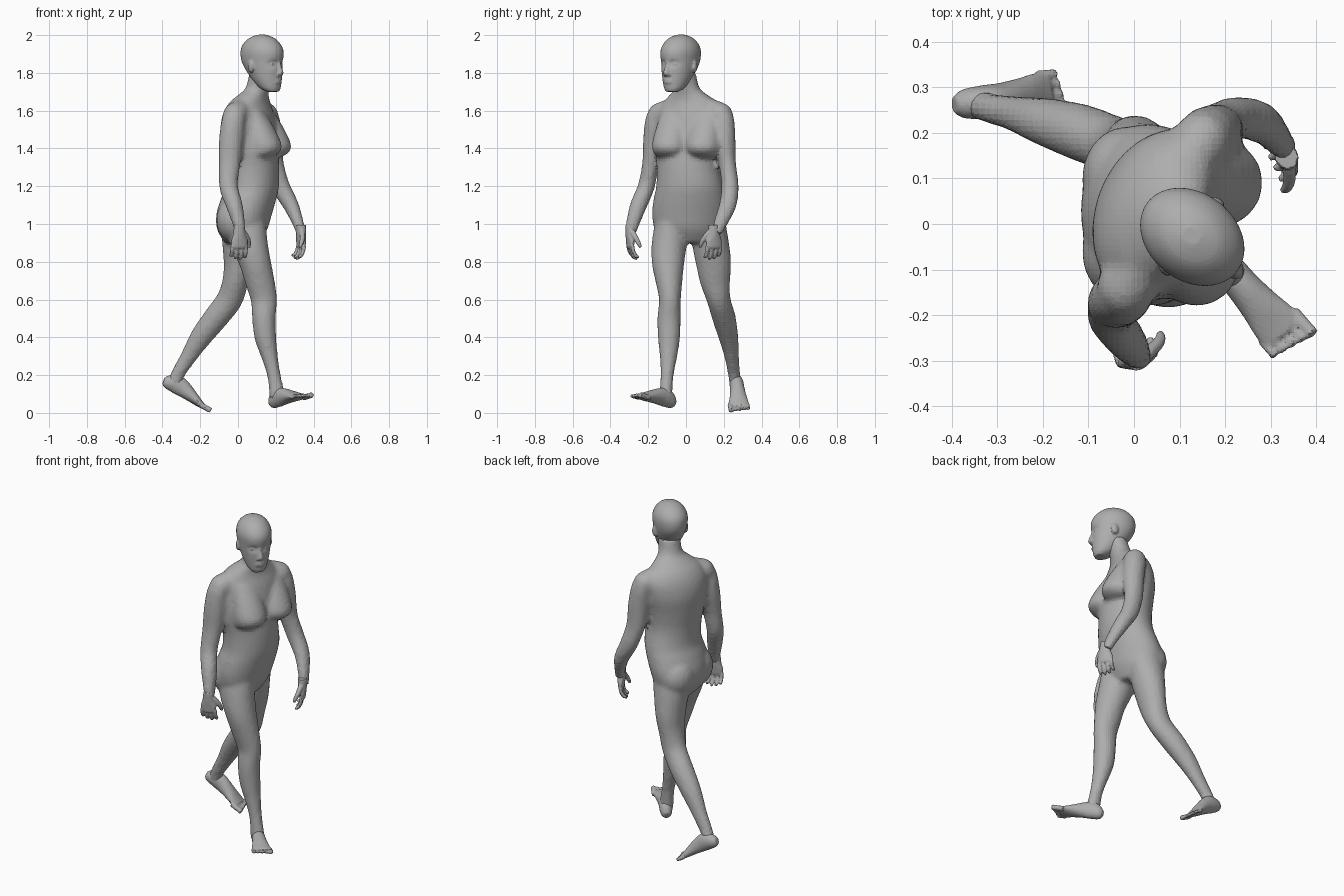
import bpy, bmesh, math
from mathutils import Vector, Matrix

cube = bpy.data.objects.get("Cube")
if cube:
    bpy.data.objects.remove(cube, do_unlink=True)

# One plain grey for the whole figure
grey = bpy.data.materials.new("plain grey")
grey.use_nodes = True
tone = (0.42, 0.42, 0.42, 1)
grey.diffuse_color = tone
for node in grey.node_tree.nodes:
    if node.type == 'BSDF_PRINCIPLED':
        node.inputs["Base Color"].default_value = tone

X, Z = Vector((1, 0, 0)), Vector((0, 0, 1))


def heading(degrees):
    """Horizontal unit vector at an angle from +x."""
    angle = math.radians(degrees)
    return Vector((math.cos(angle), math.sin(angle), 0))


def spline(points, steps):
    """Smooth interpolation through rows of numbers."""
    rows = []
    last = len(points) - 1
    for i in range(last):
        quad = (points[max(i - 1, 0)], points[i], points[i + 1], points[min(i + 2, last)])
        for s in range(steps):
            t = s / steps
            rows.append([b + 0.5 * t * (c - a + t * (2 * a - 5 * b + 4 * c - d
                         + t * (3 * b - a - 3 * c + d))) for a, b, c, d in zip(*quad)])
    rows.append(points[-1])
    return rows


def loft(bm, points, ref, axis=None, sides=20, steps=4):
    """Closed tube through (x, y, z, radius along ref, radius across)."""
    rows = spline(points, steps)
    centres = [Vector(row[:3]) for row in rows]
    rings = []
    for i, row in enumerate(rows):
        ahead = centres[min(i + 1, len(rows) - 1)] - centres[max(i - 1, 0)]
        tangent = (axis or ahead).normalized()
        direction = ref(row[2]) if callable(ref) else ref
        u = (direction - tangent * direction.dot(tangent)).normalized()
        v = tangent.cross(u)
        ring = []
        for k in range(sides):
            a = math.tau * k / sides
            ring.append(bm.verts.new(centres[i] + u * row[3] * math.cos(a) + v * row[4] * math.sin(a)))
        rings.append(ring)
    for low, high in zip(rings, rings[1:]):
        for k in range(sides):
            n = (k + 1) % sides
            bm.faces.new((low[k], low[n], high[n], high[k]))
    bm.faces.new(rings[0][::-1])
    bm.faces.new(rings[-1])


def ball(bm, centre, radii, yaw=0):
    matrix = (Matrix.Translation(centre) @ Matrix.Rotation(math.radians(yaw), 4, 'Z')
              @ Matrix.Diagonal((*radii, 1)))
    bmesh.ops.create_uvsphere(bm, u_segments=20, v_segments=14, radius=1, matrix=matrix)


def finish(bm, name, voxel, rounds):
    """Fuse the overlapping volumes into one faceted skin."""
    bmesh.ops.recalc_face_normals(bm, faces=bm.faces)
    mesh = bpy.data.meshes.new(name)
    bm.to_mesh(mesh)
    bm.free()
    mesh.materials.append(grey)
    obj = bpy.data.objects.new(name, mesh)
    bpy.context.collection.objects.link(obj)
    fuse = obj.modifiers.new("fuse", 'REMESH')
    fuse.mode = 'VOXEL'
    fuse.voxel_size = voxel
    relax = obj.modifiers.new("relax", 'SMOOTH')
    relax.factor = 0.5
    relax.iterations = rounds


# Torso and neck, twisting from pelvis to shoulders
body = bmesh.new()
torso = [(.02, .02, .9, .09, .13), (.022, .02, .97, .132, .185), (.032, .02, 1.05, .147, .2),
         (.055, .02, 1.13, .147, .192), (.075, .02, 1.2, .142, .178), (.075, .012, 1.3, .142, .168),
         (.065, .01, 1.4, .144, .178), (.055, .02, 1.5, .14, .19), (.055, .025, 1.58, .125, .19),
         (.062, .025, 1.64, .1, .158), (.08, .015, 1.68, .078, .108),
         (.103, .005, 1.72, .062, .068), (.12, -.01, 1.8, .06, .063)]
loft(body, torso, lambda z: heading(max(-22, min(5, 5 - 50 * (z - 1)))), Z, sides=32)

# Breasts: sloping from the collar, full just above the crease
slope = [(.085, -.06, 1.6, .05, .07), (.11, -.072, 1.52, .075, .085), (.133, -.083, 1.44, .092, .095),
         (.14, -.085, 1.4, .092, .095), (.128, -.083, 1.37, .08, .086), (.11, -.08, 1.352, .06, .07)]
for dx, dy in ((0, 0), (.05, .174)):
    loft(body, [(x + dx, y + dy, z, a, b) for x, y, z, a, b in slope], heading(-18), Z)

# Buttocks and shoulders
for y in (-.06, .1):
    ball(body, (-.015, y, 1.02), (.1, .115, .12))
for centre in ((-.015, -.135, 1.575), (.148, .18, 1.575)):
    ball(body, centre, (.065, .07, .068), -22)

# Arms
right_arm = [(.015, -.09, 1.61, .055, .05), (-.018, -.15, 1.57, .062, .058), (-.035, -.167, 1.45, .066, .06),
             (-.045, -.187, 1.32, .058, .045), (-.05, -.21, 1.2, .05, .045),
             (-.02, -.251, 1.1, .045, .045), (.005, -.283, 1, .033, .036), (.008, -.292, .95, .03, .028)]
left_arm = [(.12, .14, 1.61, .055, .05), (.153, .19, 1.57, .062, .06), (.175, .202, 1.45, .063, .06),
            (.187, .219, 1.32, .056, .046), (.225, .233, 1.2, .05, .046),
            (.28, .221, 1.1, .042, .046), (.32, .18, 1, .03, .036), (.333, .162, .95, .026, .03)]

# Legs: right one planted ahead, left one pushing off behind
right_leg = [(.04, -.075, 1, .11, .09), (.06, -.088, .9, .098, .093), (.09, -.095, .8, .084, .087),
             (.115, -.09, .7, .078, .072), (.137, -.085, .6, .07, .058), (.137, -.09, .5, .062, .062),
             (.145, -.09, .4, .058, .059), (.167, -.093, .3, .044, .047),
             (.19, -.1, .2, .036, .035), (.21, -.108, .08, .043, .035)]
left_leg = [(.015, .12, 1, .11, .09), (.01, .13, .9, .095, .097), (.003, .145, .8, .08, .094),
            (-.013, .154, .7, .069, .081), (-.045, .173, .6, .069, .063), (-.12, .202, .5, .066, .062),
            (-.197, .225, .4, .058, .052), (-.26, .242, .3, .044, .039),
            (-.316, .254, .21, .037, .033), (-.338, .262, .15, .038, .033)]
for limb in (right_arm, left_arm, right_leg, left_leg):
    loft(body, limb, X)
finish(body, "body", .013, 5)

# Head: stacked outline rings, turned to one side
head = bmesh.new()
face = heading(-38)
side = Z.cross(face)
middle = Vector((.13, -.03, 0))


def on_head(ahead, across, z):
    return middle + face * ahead + side * across + Z * z


outline = [(.07, 1.7, .03, .034), (.052, 1.72, .056, .053), (.032, 1.76, .08, .07),
           (.013, 1.81, .103, .083), (-.001, 1.86, .119, .092), (-.003, 1.91, .124, .096),
           (-.005, 1.95, .109, .086), (-.005, 1.985, .07, .058), (-.005, 2.002, .022, .02)]
loft(head, [(*on_head(ahead, 0, z), a, b) for ahead, z, a, b in outline], face, Z, sides=48, steps=6)

# Eye sockets pressed into the skull
for v in head.verts:
    local = v.co - middle
    if local.dot(face) > 0:
        for s in (-1, 1):
            gap = ((local.dot(side) - s * .035) / .022) ** 2 + ((v.co.z - 1.85) / .016) ** 2
            v.co -= face * .014 * math.exp(-gap)

# Nose, lips, chin, eyelids, nostrils and ears
nose = [(.108, 1.862, .008, .01), (.115, 1.83, .012, .012), (.123, 1.8, .014, .016), (.12, 1.785, .009, .013)]
loft(head, [(*on_head(ahead, 0, z), a, b) for ahead, z, a, b in nose], face, Z, sides=12)
for z in (1.75, 1.762):
    ball(head, on_head(.106, 0, z), (.011, .028, .008), -38)
ball(head, on_head(.088, 0, 1.718), (.02, .028, .018), -38)
for s in (-1, 1):
    ball(head, on_head(.09, s * .035, 1.847), (.014, .017, .009), -38)
    ball(head, on_head(.114, s * .013, 1.79), (.012, .01, .008), -38)
    ball(head, on_head(-.01, s * .09, 1.835), (.022, .012, .034), -38 + s * 20)
finish(head, "head", .007, 2)


def hand(name, wrist, across, curl):
    """Palm, four bent fingers and a thumb hanging from the wrist."""
    bm = bmesh.new()
    wrist = Vector(wrist)

    def at(drop, a, c):
        return wrist - Z * drop + across * a + curl * c

    palm = [(-.03, .029, .026), (.02, .034, .024), (.055, .045, .02), (.085, .043, .016), (.095, .036, .011)]
    loft(bm, [(*at(drop, 0, 0), a, c) for drop, a, c in palm], across)
    for i in range(4):
        a = (i - 1.5) * .023
        reach = (.052, .064, .068, .06)[i]
        joints = ((.08, 0, .011), (.08 + reach * .5, .006, .0105),
                  (.08 + reach * .9, .02, .01), (.08 + reach, .036, .008))
        loft(bm, [(*at(d, a * (1 + d), c), r, r) for d, c, r in joints], across, sides=10)
    thumb = ((.01, .025, .005, .016), (.04, .05, .016, .014), (.068, .062, .028, .012), (.09, .064, .038, .008))
    loft(bm, [(*at(d, a, c), r, r) for d, a, c, r in thumb], curl, sides=10)
    finish(bm, name, .005, 2)


hand("right_hand", (.007, -.295, .965), heading(17), heading(107))
hand("left_hand", (.334, .148, .965), heading(-65), heading(-155))


def foot(name, heel, tip, big_toe_side):
    """Wedge from heel to ball, with five toes."""
    bm = bmesh.new()
    heel, tip = Vector(heel), Vector(tip)
    along = tip - heel
    length = along.length
    ahead = along.normalized()
    out = Z.cross(ahead).normalized() * big_toe_side
    up = (Z - ahead * ahead.z).normalized()

    def at(t, a, h):
        return heel + ahead * t * length + out * a + up * h

    wedge = [(-.03, .018, .02, .034), (.05, .032, .037, .038), (.2, .037, .05, .05), (.35, .038, .046, .047),
             (.55, .044, .034, .035), (.72, .052, .023, .023), (.84, .05, .015, .016)]
    loft(bm, [(*at(t, 0, h), a, b) for t, a, b, h in wedge], out)
    for i in range(5):
        a = (i - 2) * .023
        end = .93 + .018 * i
        r = .015 if i == 4 else .011
        toe = ((.75, r), (end - .06, r), (end - .01, r), (end, r * .6))
        loft(bm, [(*at(t, a, .014), q, q) for t, q in toe], out, sides=10)
    finish(bm, name, .006, 2)


foot("right_foot", (.185, -.075, .018), (.36, -.276, .082), 1)
foot("left_foot", (-.403, .26, .137), (-.155, .285, 0), -1)
